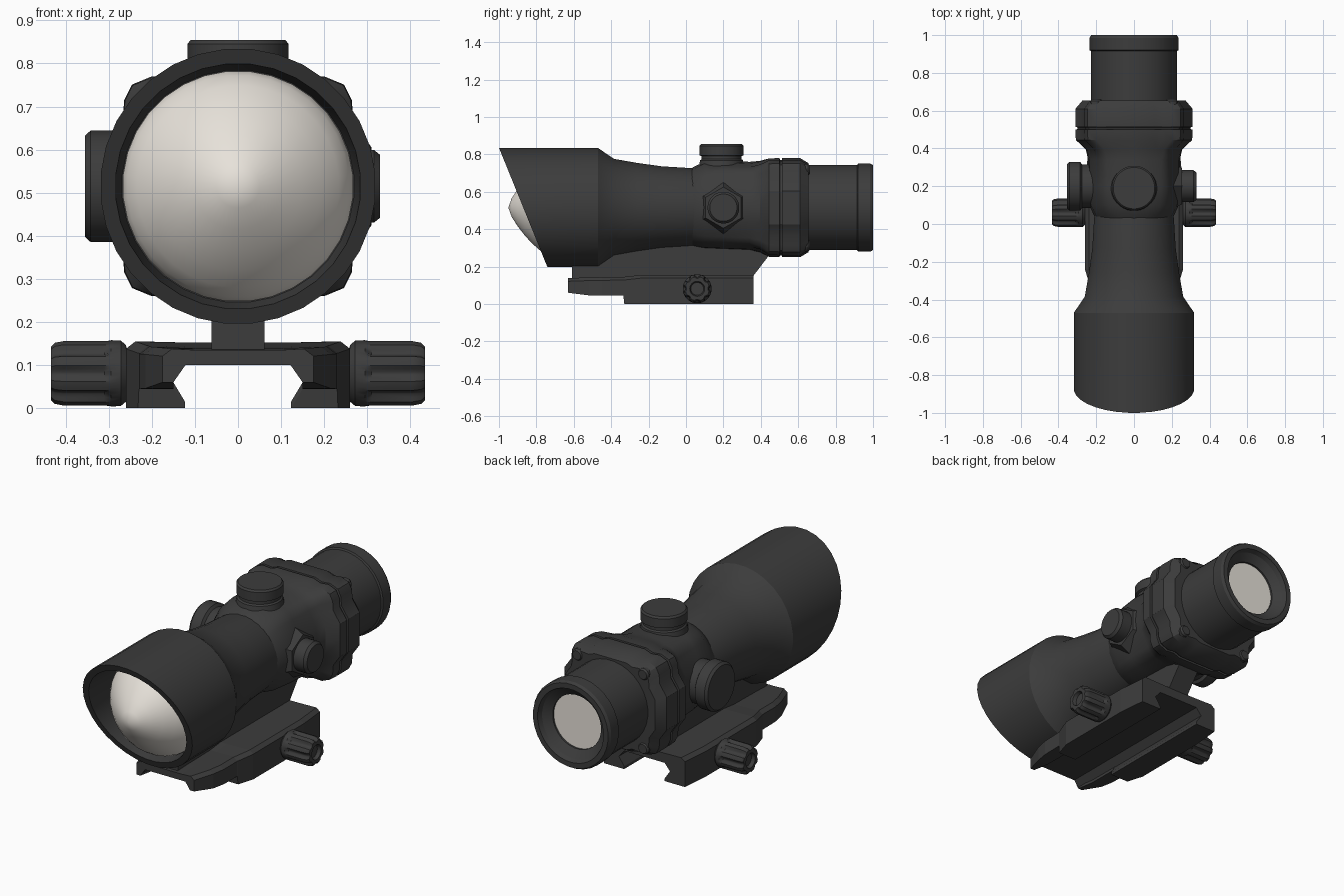
import bpy, bmesh
from math import sin, cos, pi, atan2, radians

AX = 0.515  # height of the optical axis


def material(name, rgb):
    m = bpy.data.materials.new(name)
    m.diffuse_color = (*rgb, 1)
    return m


DARK = material("dark_metal", (0.045, 0.045, 0.045))
GLASS = material("pale_glass", (0.80, 0.76, 0.70))


def loft(name, rings, mat=DARK, angle=30):
    """Skin a list of equal-length point rings and cap both ends."""
    bm = bmesh.new()
    vs = [[bm.verts.new(p) for p in r] for r in rings]
    n = len(vs[0])
    for a, b in zip(vs, vs[1:]):
        for i in range(n):
            j = (i + 1) % n
            bm.faces.new((a[i], a[j], b[j], b[i]))
    bm.faces.new(vs[0])
    bm.faces.new(vs[-1])
    bmesh.ops.remove_doubles(bm, verts=bm.verts, dist=1e-5)
    bmesh.ops.recalc_face_normals(bm, faces=bm.faces)
    me = bpy.data.meshes.new(name)
    bm.to_mesh(me)
    bm.free()
    me.materials.append(mat)
    ob = bpy.data.objects.new(name, me)
    bpy.context.collection.objects.link(ob)
    bpy.ops.object.select_all(action='DESELECT')
    ob.select_set(True)
    bpy.context.view_layer.objects.active = ob
    if angle:
        bpy.ops.object.shade_smooth_by_angle(angle=radians(angle))
    return ob


def ring(r, t, axis, c, seg, wave=0.0):
    """Circle of radius r at distance t along an axis; wave cuts 8 flutes."""
    out = []
    for i in range(seg):
        a = 2 * pi * (i + 0.5) / seg
        k = r - wave * max(0.0, cos(8 * a)) ** 0.6
        u, v = k * cos(a), k * sin(a)
        p = {'x': (t, u, v), 'y': (u, t, v), 'z': (u, v, t)}[axis]
        out.append(tuple(p[k] + c[k] for k in range(3)))
    return out


def lathe(name, prof, axis='y', c=(0, 0, AX), seg=32, mat=DARK, angle=30):
    return loft(name, [ring(r, t, axis, c, seg) for r, t in prof], mat, angle)


# Objective bell and tapering tube, with a slanted front rim
def slanted(r):
    return [(x, -0.87 - 0.406 * (z - AX), z) for x, y, z in ring(r, 0, 'y', (0, 0, AX), 32)]


tube = [(0.32, -0.47), (0.262, -0.385), (0.24, -0.26), (0.222, -0.13), (0.212, 0.03), (0.2, 0.1)]
inner = [(0, -0.69), (0.27, -0.69), (0.272, -0.70)]
loft("objective_tube",
     [ring(r, t, 'y', (0, 0, AX), 32) for r, t in inner] + [slanted(0.285), slanted(0.32)]
     + [ring(r, t, 'y', (0, 0, AX), 32) for r, t in tube], angle=25)

# Domed front lens
lathe("front_lens", [(0, -0.95), (0.05, -0.932), (0.10, -0.9), (0.15, -0.862), (0.195, -0.82),
                     (0.235, -0.775), (0.258, -0.74), (0.268, -0.71), (0.268, -0.69)],
      mat=GLASS, angle=40)

# Housing: round at the front, blending into the eared rear flange
quarter = [(0.31, 0), (0.31, 0.09), (0.268, 0.15), (0.264, 0.2), (0.246, 0.236),
           (0.2, 0.255), (0.15, 0.25), (0.11, 0.265), (0, 0.265)]
half = quarter + [(-x, z) for x, z in reversed(quarter[:-1])]
flange = half + [(x, -z) for x, z in reversed(half[1:-1])]


def section(y, hx, top, bottom, t):
    out = []
    for x, z in flange:
        a = atan2(z / 0.265, x / 0.31)
        hz = top if z >= 0 else bottom
        px = (1 - t) * cos(a) + t * x / 0.31
        pz = (1 - t) * sin(a) + t * z / 0.265
        out.append((px * hx, y, AX + pz * hz))
    return out


loft("housing", [section(*s) for s in [
    (0.02, 0.2, 0.205, 0.205, 0), (0.045, 0.212, 0.22, 0.215, 0.05),
    (0.1, 0.237, 0.245, 0.222, 0.25), (0.2, 0.243, 0.25, 0.225, 0.35),
    (0.34, 0.243, 0.245, 0.23, 0.4), (0.395, 0.255, 0.25, 0.24, 0.7),
    (0.445, 0.308, 0.263, 0.263, 1), (0.5, 0.31, 0.265, 0.265, 1),
    (0.502, 0.3, 0.256, 0.256, 1), (0.512, 0.3, 0.256, 0.256, 1),
    (0.514, 0.31, 0.265, 0.265, 1), (0.61, 0.31, 0.265, 0.265, 1),
    (0.655, 0.272, 0.238, 0.238, 1)]], angle=32)

# Flange screws
for sx in (-1, 1):
    for sz in (-1, 1):
        lathe("flange_screw", [(0.032, 0.58), (0.032, 0.652), (0.025, 0.662)],
              c=(sx * 0.2, 0, AX + sz * 0.203), seg=12)

# Eyepiece and rear lens
lathe("eyepiece", [(0.2, 0.6), (0.228, 0.64), (0.228, 0.915), (0.237, 0.92), (0.237, 0.985),
                   (0.228, 1.0), (0.2, 1.0), (0.19, 0.975), (0.147, 0.945), (0.147, 0.92), (0, 0.92)])
lathe("rear_lens", [(0.148, 0.915), (0.148, 0.935)], mat=GLASS)

# Adjustment turrets: top, left and right
lathe("top_turret", [(0.13, 0.70), (0.115, 0.768), (0.107, 0.775), (0.107, 0.79), (0.118, 0.795),
                     (0.118, 0.845), (0.11, 0.855)], 'z', (0, 0.19, 0))
lathe("left_turret", [(0.115, -0.19), (0.115, -0.275), (0.13, -0.285), (0.13, -0.342),
                      (0.118, -0.355)], 'x', (0, 0.2, AX))
lathe("right_turret", [(0.085, 0.19), (0.085, 0.315), (0.073, 0.33)], 'x', (0, 0.2, AX))
lathe("right_turret_boss", [(0.15, 0.18), (0.11, 0.255)], 'x', (0, 0.2, AX), 6)

# Neck joining the tube to the base
side = [(-0.61, 0.125), (-0.61, 0.25), (-0.3, 0.33), (0.3, 0.34), (0.46, 0.3),
        (0.44, 0.255), (0.36, 0.15), (0.36, 0.125)]
loft("mount_neck", [[(x, y, z) for y, z in side] for x in (-0.062, 0.062)], angle=0)


# Clamp base: channel section swept along y with changing width and depth
def base(y, w, top, b, i):
    right = [(0.1, top - 0.003), (w - 0.022, top), (w, top - 0.017), (w, b), (i, b),
             (i, b + 0.015), (0.155, 0.062), (0.122, 0.1)]
    return [(x, y, z) for x, z in right] + [(-x, y, z) for x, z in reversed(right)]


loft("mount_base", [base(*s) for s in [
    (-0.63, 0.175, 0.138, 0.06, 0.15), (-0.52, 0.215, 0.142, 0.046, 0.15),
    (-0.45, 0.228, 0.143, 0.045, 0.15), (-0.335, 0.23, 0.145, 0.045, 0.15),
    (-0.33, 0.232, 0.145, 0.0, 0.123), (-0.24, 0.26, 0.155, 0.0, 0.123),
    (0.2, 0.26, 0.155, 0.0, 0.123), (0.36, 0.245, 0.155, 0.0, 0.123)]], angle=0)

# Fluted clamp knobs with a recessed hub
knob = [(0.04, 0.2, 0), (0.04, 0.255, 0), (0.066, 0.26, 0), (0.076, 0.272, 0), (0.077, 0.295, 0),
        (0.077, 0.31, 0.014), (0.077, 0.405, 0.014), (0.073, 0.425, 0.012), (0.064, 0.434, 0.008),
        (0.04, 0.434, 0), (0.034, 0.415, 0), (0, 0.415, 0)]
for s, label in ((-1, "left"), (1, "right")):
    loft(label + "_clamp_knob",
         [ring(r, s * t, 'x', (0, 0.06, 0.081), 64, w) for r, t, w in knob], angle=35)
